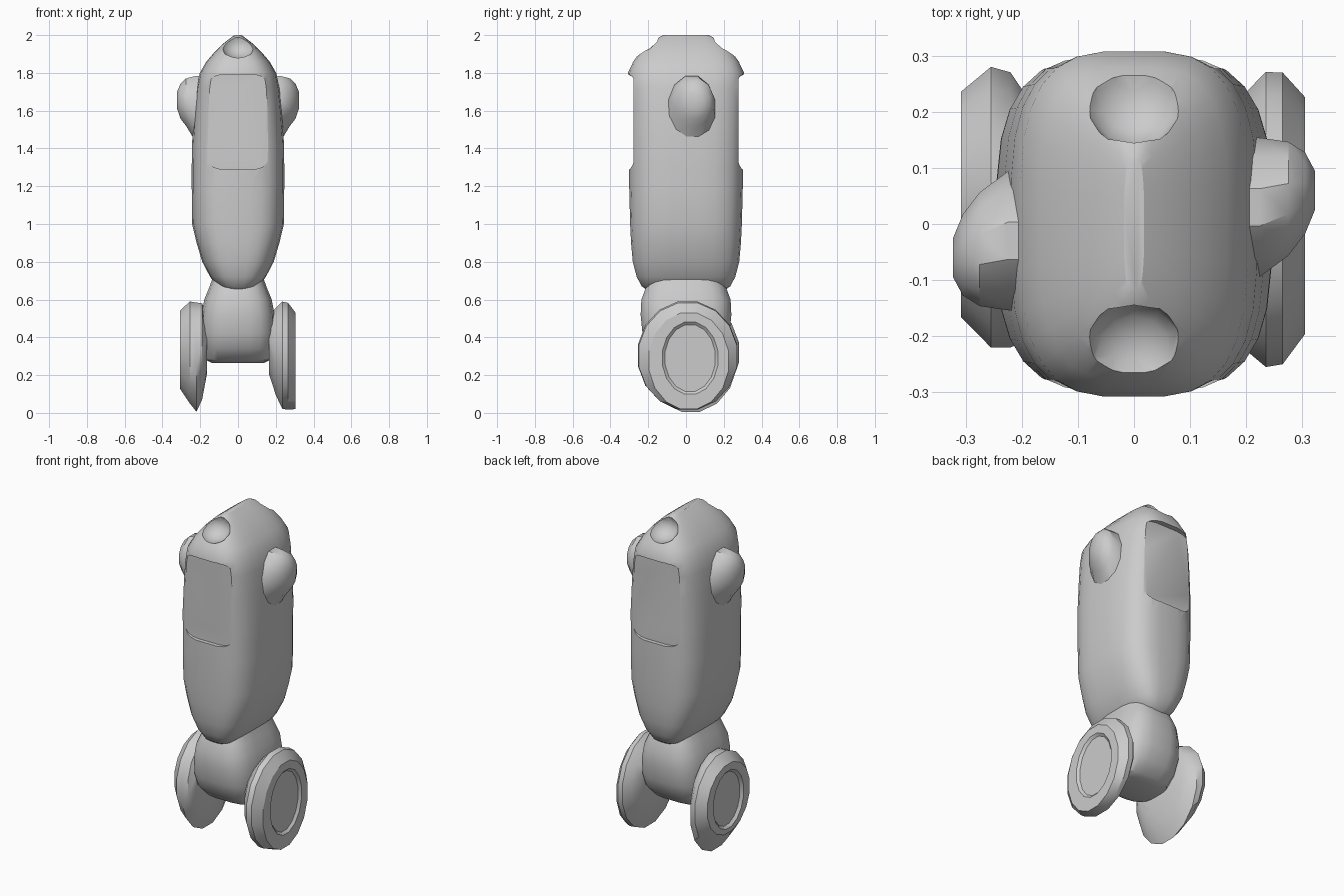
import bpy, bmesh, math
from mathutils import Vector

if "Cube" in bpy.data.objects:
    bpy.data.objects.remove(bpy.data.objects["Cube"])


def finish(name, bm, angle=32):
    bmesh.ops.recalc_face_normals(bm, faces=bm.faces)
    me = bpy.data.meshes.new(name)
    bm.to_mesh(me)
    bm.free()
    ob = bpy.data.objects.new(name, me)
    bpy.context.collection.objects.link(ob)
    smooth(ob, angle)
    return ob


def smooth(ob, angle):
    bpy.ops.object.select_all(action='DESELECT')
    bpy.context.view_layer.objects.active = ob
    ob.select_set(True)
    bpy.ops.object.shade_smooth_by_angle(angle=math.radians(angle))


def loft(name, rings, angle=32):
    """Skin a list of point loops and cap both ends."""
    bm = bmesh.new()
    loops = [[bm.verts.new(p) for p in r] for r in rings]
    n = len(loops[0])
    for a, b in zip(loops, loops[1:]):
        for i in range(n):
            j = (i + 1) % n
            bm.faces.new((a[i], a[j], b[j], b[i]))
    bm.faces.new(loops[0])
    bm.faces.new(loops[-1])
    return finish(name, bm, angle)


def oval(ru, rv, n=24, power=2.0):
    pts = []
    for i in range(n):
        t = 2 * math.pi * (i + 0.5) / n
        c, s = math.cos(t), math.sin(t)
        pts.append((ru * math.copysign(abs(c) ** (2 / power), c),
                    rv * math.copysign(abs(s) ** (2 / power), s)))
    return pts


def z_ring(z, rx, ry, power=2.0, n=28):
    return [(x, y, z) for x, y in oval(rx, ry, n, power)]


def x_ring(x, cy, cz, ry, rz, n=12, power=2.0):
    return [(x, cy + y, cz + z) for y, z in oval(ry, rz, n, power)]


def cut(target, cutter):
    mod = target.modifiers.new("cut", 'BOOLEAN')
    mod.operation = 'DIFFERENCE'
    mod.solver = 'EXACT'
    mod.object = cutter
    bpy.context.view_layer.objects.active = target
    bpy.ops.object.modifier_apply(modifier=mod.name)
    bpy.data.objects.remove(cutter, do_unlink=True)


# Main shell: (z, half width, half depth)
shell_profile = [
    (0.645, 0.05, 0.20), (0.67, 0.11, 0.235), (0.72, 0.148, 0.262),
    (0.80, 0.190, 0.283), (0.90, 0.220, 0.292), (1.00, 0.244, 0.297),
    (1.20, 0.246, 0.302), (1.30, 0.246, 0.302), (1.42, 0.245, 0.304),
    (1.60, 0.232, 0.307), (1.72, 0.220, 0.309), (1.80, 0.203, 0.309),
    (1.86, 0.168, 0.280), (1.91, 0.125, 0.245), (1.95, 0.085, 0.205),
    (1.985, 0.040, 0.150), (2.00, 0.018, 0.12)]
shell = loft("body_shell", [z_ring(z, a, b, 3.2) for z, a, b in shell_profile])

for s in (-1, 1):
    # Sunken window panel under the hood lip
    panel = oval(0.172, 0.252, 28, 5)
    cut(shell, loft("window_cutter", [
        [(x, s * 0.277, 1.54 + z) for x, z in panel],
        [(x, s * 0.40, 1.54 + z) for x, z in panel]]))
    # Scooped notch at each end of the crest
    bm = bmesh.new()
    bmesh.ops.create_uvsphere(bm, u_segments=12, v_segments=8, radius=1)
    bmesh.ops.scale(bm, vec=Vector((0.095, 0.10, 0.08)), verts=bm.verts)
    bmesh.ops.translate(bm, vec=Vector((0, s * 0.235, 1.955)), verts=bm.verts)
    cut(shell, finish("crest_cutter", bm))
smooth(shell, 32)

# Side bumps, turned half a revolution from each other
for s, side in ((1, "right"), (-1, "left")):
    rings = [x_ring(0.17, 0.03, 1.60, 0.13, 0.19),
             x_ring(0.225, 0.03, 1.61, 0.128, 0.18),
             x_ring(0.275, 0.045, 1.645, 0.105, 0.13),
             x_ring(0.305, 0.055, 1.65, 0.075, 0.095),
             x_ring(0.323, 0.06, 1.655, 0.035, 0.045)]
    loft(side + "_bump", [[(s * x, s * y, z) for x, y, z in r] for r in rings])

# Hip block below the shell
hip_profile = [(0.265, 0.14, 0.09), (0.28, 0.17, 0.14), (0.34, 0.19, 0.20),
               (0.42, 0.198, 0.232), (0.52, 0.195, 0.242), (0.60, 0.18, 0.238),
               (0.66, 0.155, 0.215), (0.715, 0.135, 0.195)]
loft("hip_block", [z_ring(z, a, b, 3.2, 20) for z, a, b in hip_profile])

# Disc feet with a shallow oval dish; the left foot tapers more at the bottom
feet = {
    "right": (1, [(0.165, 0.0, 0.36, 0.17, 0.16), (0.20, 0.005, 0.325, 0.235, 0.235),
                  (0.235, 0.008, 0.305, 0.268, 0.29), (0.265, 0.01, 0.30, 0.265, 0.288),
                  (0.305, 0.015, 0.275, 0.215, 0.26), (0.305, 0.022, 0.29, 0.15, 0.195),
                  (0.292, 0.022, 0.29, 0.135, 0.18)]),
    "left": (-1, [(0.165, 0.0, 0.36, 0.17, 0.16), (0.19, 0.01, 0.325, 0.22, 0.26),
                  (0.22, 0.025, 0.295, 0.25, 0.295), (0.255, 0.03, 0.32, 0.255, 0.275),
                  (0.308, 0.035, 0.335, 0.205, 0.21), (0.305, 0.03, 0.325, 0.145, 0.175),
                  (0.29, 0.03, 0.325, 0.13, 0.16)]),
}
for side, (s, rows) in feet.items():
    loft(side + "_foot", [[(s * x, y, z) for x, y, z in x_ring(*r, 16)] for r in rows], 28)
